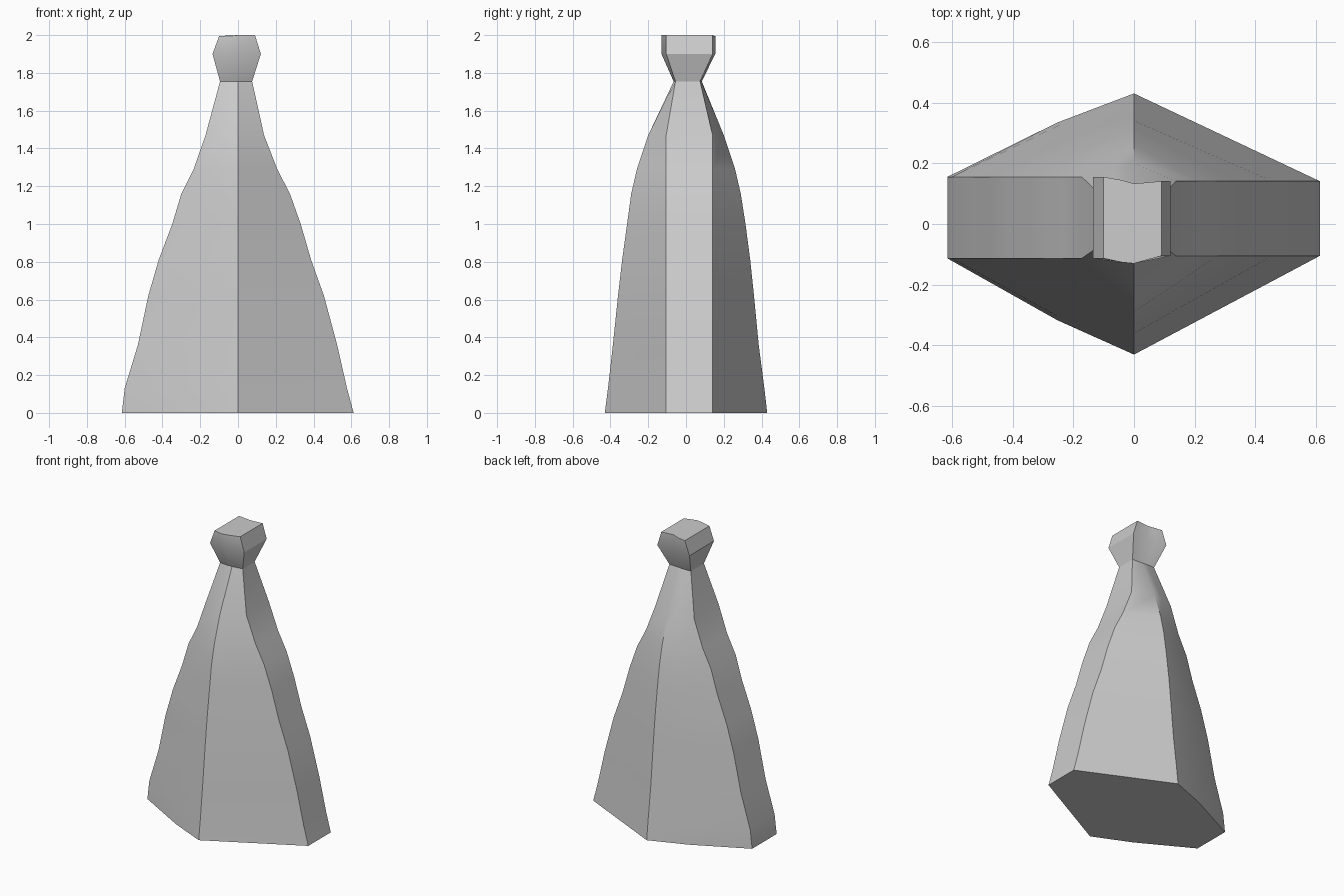
import bpy, bmesh, math

if "Cube" in bpy.data.objects:
    bpy.data.objects.remove(bpy.data.objects["Cube"])

# Body rings: z, left x, right x, front depth, back depth, side strip scale
BODY = [
    (0.00, -0.615, 0.612, 0.43, 0.43, 1),
    (0.13, -0.600, 0.577, 0.413, 0.415, 1),
    (0.36, -0.530, 0.525, 0.387, 0.385, 1),
    (0.62, -0.475, 0.455, 0.36, 0.36, 1),
    (0.81, -0.420, 0.387, 0.338, 0.34, 1),
    (1.00, -0.348, 0.332, 0.312, 0.315, 1),
    (1.16, -0.300, 0.275, 0.29, 0.29, 1),
    (1.29, -0.235, 0.208, 0.26, 0.26, 1),
    (1.47, -0.172, 0.138, 0.20, 0.20, 1),
    (1.755, -0.095, 0.075, 0.065, 0.08, 0.53),
]
# Head rings: the block flares out of the neck and narrows at the top
HEAD = [
    (1.90, -0.135, 0.121, 0.13, 0.133, 1),
    (1.995, -0.10, 0.09, 0.13, 0.133, 1),
]


def ring(z, left, right, front, back, side):
    """Six-sided section with a slight extra corner on the left slopes."""
    fl, fr, bl, br = 0.113 * side, 0.105 * side, 0.155 * side, 0.141 * side
    bulge = 0.017 * min(1, abs(left) / 0.6)
    mid = 0.41
    return [
        (right, -fr, z), (right, br, z), (0, back, z),
        (left * mid, back + (bl - back) * mid + bulge, z),
        (left, bl, z), (left, -fl, z),
        (left * mid, -(front + (fl - front) * mid + bulge), z),
        (0, -front, z),
    ]


def loft(name, sections):
    bm = bmesh.new()
    rings = [[bm.verts.new(p) for p in ring(*s)] for s in sections]
    for a, b in zip(rings, rings[1:]):
        n = len(a)
        for i in range(n):
            j = (i + 1) % n
            bm.faces.new((a[i], a[j], b[j], b[i]))
    bm.faces.new(rings[0][::-1])
    bm.faces.new(rings[-1])
    for v in rings[-1]:
        if sections[-1][0] > 1.9:
            v.co.z = 2.0 if v.co.x >= 0 else 1.995
    bmesh.ops.recalc_face_normals(bm, faces=bm.faces)
    mesh = bpy.data.meshes.new(name)
    bm.to_mesh(mesh)
    bm.free()
    obj = bpy.data.objects.new(name, mesh)
    bpy.context.collection.objects.link(obj)
    bpy.context.view_layer.objects.active = obj
    obj.select_set(True)
    bpy.ops.object.shade_smooth_by_angle(angle=math.radians(30))
    obj.select_set(False)
    return obj


# Tapering body and flared head as one continuous skin
loft("tapered_figure", BODY + HEAD)
